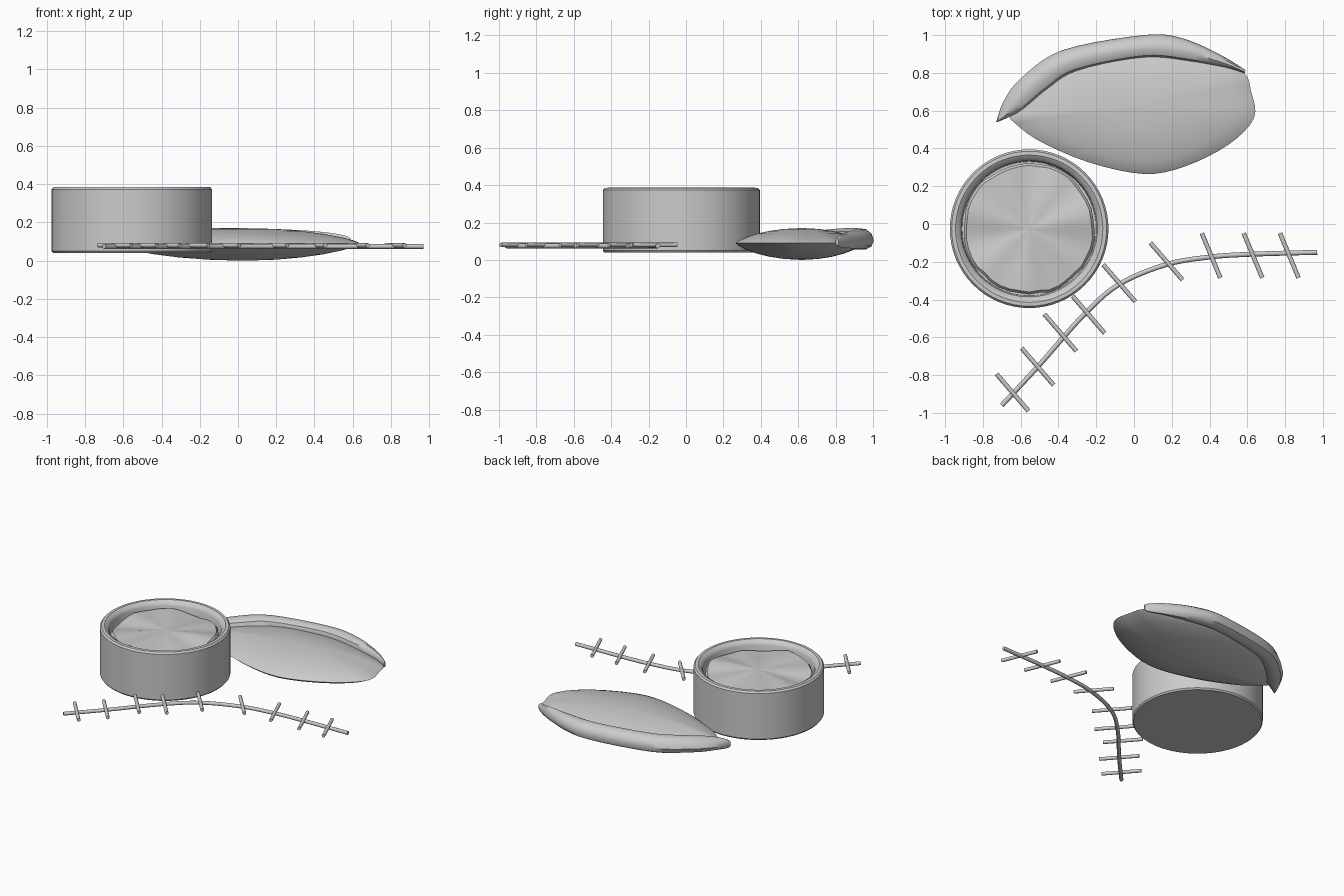
import bpy, bmesh, math, random
from mathutils import Vector
from mathutils.geometry import interpolate_bezier

if "Cube" in bpy.data.objects:
    bpy.data.objects.remove(bpy.data.objects["Cube"])

random.seed(4)


def add_rings(name, rings, caps=True, angle=35):
    """Skin a list of equal closed rings into one smooth shaded object."""
    bm = bmesh.new()
    rows = [[bm.verts.new(p) for p in r] for r in rings]
    n = len(rows[0])
    for a, b in zip(rows, rows[1:]):
        for i in range(n):
            j = (i + 1) % n
            bm.faces.new((a[i], a[j], b[j], b[i]))
    if caps:
        bm.faces.new(rows[0])
        bm.faces.new(rows[-1])
    bmesh.ops.recalc_face_normals(bm, faces=bm.faces)
    me = bpy.data.meshes.new(name)
    bm.to_mesh(me)
    bm.free()
    ob = bpy.data.objects.new(name, me)
    bpy.context.collection.objects.link(ob)
    bpy.ops.object.select_all(action='DESELECT')
    ob.select_set(True)
    bpy.context.view_layer.objects.active = ob
    bpy.ops.object.shade_smooth_by_angle(angle=math.radians(angle))
    return ob


def circle(c, r, z, n=64):
    return [(c[0] + r * math.cos(2 * math.pi * i / n),
             c[1] + r * math.sin(2 * math.pi * i / n), z) for i in range(n)]


def spline(pts, steps=5):
    """Smooth path through the points."""
    P = [Vector(p) for p in pts]
    out = []
    for i in range(len(P) - 1):
        t0 = (P[i + 1] - P[max(i - 1, 0)]) / 6
        t1 = (P[min(i + 2, len(P) - 1)] - P[i]) / 6
        out += interpolate_bezier(P[i], P[i] + t0, P[i + 1] - t1, P[i + 1], steps + 1)[:-1]
    return out + [P[-1]]


def rod(name, path, r, n=8):
    rings = []
    for i, p in enumerate(path):
        t = (path[min(i + 1, len(path) - 1)] - path[max(i - 1, 0)]).normalized()
        side = t.cross(Vector((0, 0, 1)))
        rings.append([p + r * (side * math.cos(a) + Vector((0, 0, 1)) * math.sin(a))
                      for a in (2 * math.pi * k / n for k in range(n))])
    return add_rings(name, rings, angle=50)


# round pot: outer wall, rounded rim, inner wall and floor
C = (-0.555, -0.025)
profile = [(0.412, 0.04), (0.42, 0.05), (0.42, 0.373), (0.41, 0.385), (0.39, 0.386),
           (0.368, 0.372), (0.36, 0.355), (0.355, 0.25)]
add_rings("pot", [circle(C, r, z) for r, z in profile])

# uneven filling inside the pot
n = 40
edge = []
for i in range(n):
    a = 2 * math.pi * i / n
    lump = 0.012 * math.sin(3 * a + 0.8) + 0.008 * math.sin(7 * a)
    edge.append((math.cos(a), math.sin(a), lump, random.uniform(-0.006, 0.006)))
fill = [[(C[0] + (r + w * j) * x, C[1] + (r + w * j) * y, z + w * l)
         for x, y, l, j in edge]
        for r, z, w in ((0.34, 0.255, 0), (0.348, 0.32, 1), (0.335, 0.338, 1),
                        (0.2, 0.345, 0.8), (0.02, 0.35, 0))]
add_rings("pot_filling", fill)

# lens shaped pad: scaled copies of one outline
outline = spline([(-0.66, 0.56, 0), (-0.52, 0.45, 0), (-0.25, 0.33, 0), (0.05, 0.265, 0),
                  (0.27, 0.305, 0), (0.5, 0.42, 0), (0.635, 0.56, 0), (0.62, 0.7, 0),
                  (0.57, 0.81, 0), (0.33, 0.91, 0), (0.05, 0.95, 0), (-0.3, 0.9, 0),
                  (-0.55, 0.73, 0), (-0.66, 0.56, 0)], 4)[:-1]
mid = Vector((0.03, 0.62, 0))
rings = []
for k in range(-6, 7):
    s = 1 - (abs(k) / 6.1) ** 1.6
    h = 0.08 * (1 - s * s) ** 0.75
    z = 0.09 + math.copysign(h if k >= 0 else h * 1.12, k)
    rings.append([mid + (p - mid) * s + Vector((0, 0, z)) for p in outline])
add_rings("pad", rings)

# folded lid along the back edge of the pad
inner = spline([(-0.72, 0.54, 0.085), (-0.6, 0.6, 0.105), (-0.45, 0.72, 0.115), (-0.3, 0.81, 0.12),
                (0.05, 0.88, 0.12), (0.3, 0.86, 0.115), (0.48, 0.83, 0.11), (0.587, 0.798, 0.1)])
outer = spline([(-0.73, 0.54, 0.08), (-0.69, 0.65, 0.09), (-0.6, 0.77, 0.1), (-0.38, 0.92, 0.105),
                (0.05, 1.0, 0.105), (0.25, 0.985, 0.105), (0.45, 0.9, 0.1), (0.59, 0.815, 0.095)])
rings = []
for i, (a, b) in enumerate(zip(inner, outer)):
    t = i / (len(inner) - 1)
    h = 0.02 + 0.038 * math.sin(math.pi * t) ** 0.6
    c, d = (a + b) / 2, (b - a) / 2
    rings.append([c + d * math.cos(q) + Vector((0, 0, h * math.sin(q)))
                  for q in (math.pi * k / 5 for k in range(10))])
add_rings("pad_lid", rings, angle=40)

# curved seam line with cross stitches
Z = 0.075
rod("seam_line", spline([(-0.7, -0.96, Z), (-0.5, -0.745, Z), (-0.27, -0.485, Z),
                         (-0.08, -0.32, Z), (0.17, -0.215, Z), (0.4, -0.175, Z),
                         (0.62, -0.16, Z), (0.97, -0.15, Z)]), 0.013)
diagonal, steep = Vector((0.085, -0.098, 0)), Vector((0.049, -0.118, 0))
stitches = [(-0.643, -0.892, diagonal), (-0.51, -0.755, diagonal), (-0.39, -0.575, diagonal),
            (-0.24, -0.48, diagonal), (-0.078, -0.313, diagonal), (0.172, -0.198, diagonal),
            (0.408, -0.167, steep), (0.63, -0.167, steep), (0.822, -0.167, steep)]
for i, (x, y, d) in enumerate(stitches):
    c = Vector((x, y, Z + 0.005))
    rod(f"stitch_{i + 1}", [c - d, c + d], 0.012)
